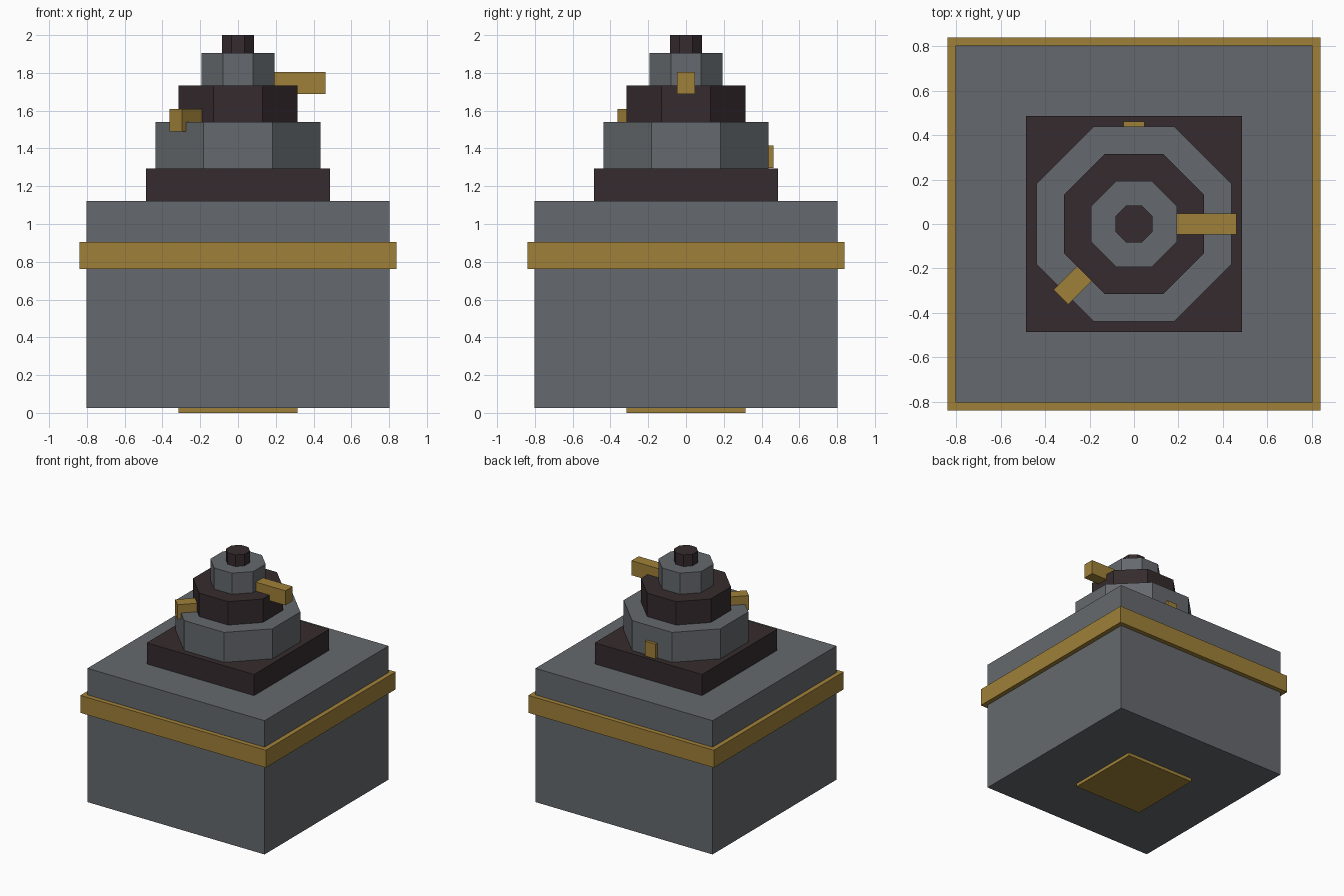
import bpy
import math

cube = bpy.data.objects.get("Cube")
if cube:
    bpy.data.objects.remove(cube, do_unlink=True)


def material(name, rgb):
    mat = bpy.data.materials.new(name)
    mat.diffuse_color = (*rgb, 1)
    mat.use_nodes = True
    bsdf = next(n for n in mat.node_tree.nodes if n.type == 'BSDF_PRINCIPLED')
    bsdf.inputs["Base Color"].default_value = (*rgb, 1)
    return mat


GREY = material("steel grey", (0.130, 0.141, 0.153))
DARK = material("dark brown", (0.036, 0.024, 0.026))
GOLD = material("old gold", (0.347, 0.216, 0.040))


def finish(name, mat):
    obj = bpy.context.object
    obj.name = obj.data.name = name
    obj.data.materials.append(mat)
    bpy.ops.object.transform_apply(location=False, rotation=True, scale=True)
    return obj


def prism(name, sides, apothem, z0, z1, mat):
    """Upright prism with flat sides facing the axes."""
    bpy.ops.mesh.primitive_cylinder_add(
        vertices=sides, radius=apothem / math.cos(math.pi / sides),
        depth=z1 - z0, location=(0, 0, (z0 + z1) / 2),
        rotation=(0, 0, math.pi / sides))
    return finish(name, mat)


def lug(name, angle, r0, r1, z0, z1):
    """Bar pointing outwards from the tower at the given angle."""
    a, r = math.radians(angle), (r0 + r1) / 2
    bpy.ops.mesh.primitive_cube_add(
        size=1, location=(r * math.cos(a), r * math.sin(a), (z0 + z1) / 2),
        rotation=(0, 0, a))
    bpy.context.object.scale = (r1 - r0, 0.094, z1 - z0)
    return finish(name, GOLD)


# Square body, band, foot and plinth
prism("base_plate", 4, 0.315, 0.0, 0.03, GOLD)
prism("body", 4, 0.802, 0.027, 1.122, GREY)
prism("body_band", 4, 0.84, 0.762, 0.905, GOLD)
prism("plinth", 4, 0.486, 1.122, 1.295, DARK)

# Octagonal tiers of the tower
prism("lower_tier", 8, 0.438, 1.295, 1.54, GREY)
prism("middle_tier", 8, 0.316, 1.54, 1.732, DARK)
prism("upper_tier", 8, 0.194, 1.732, 1.905, GREY)
prism("top_knob", 8, 0.084, 1.905, 2.0, DARK)

# Gold bars, one per tier
lug("upper_bar", 0, 0.15, 0.462, 1.687, 1.806)
lug("middle_bar", -135, 0.25, 0.465, 1.49, 1.61)
lug("lower_bar", 90, 0.35, 0.462, 1.296, 1.416)
